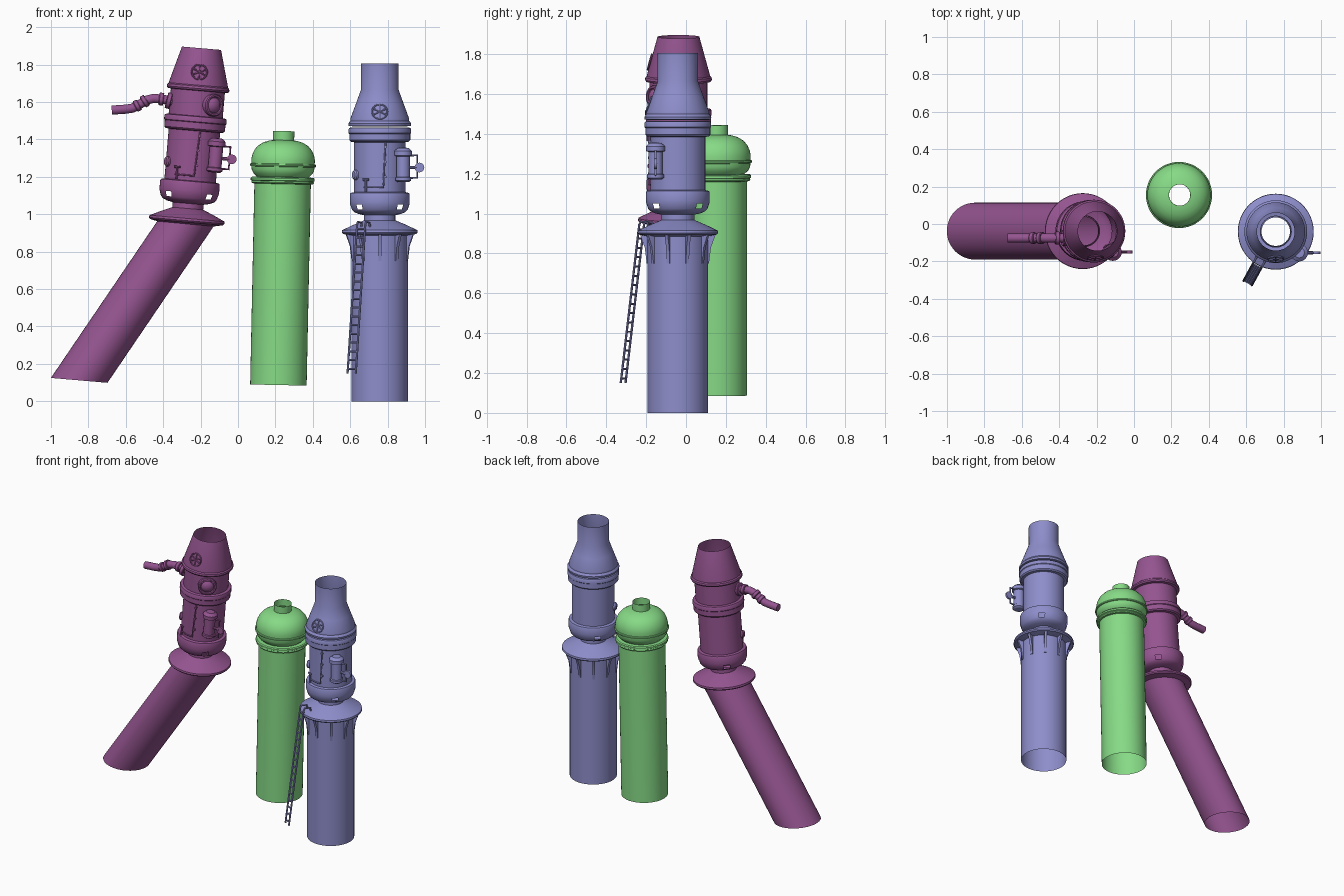
import bpy, bmesh, math
from mathutils import Matrix, Vector

if "Cube" in bpy.data.objects:
    bpy.data.objects.remove(bpy.data.objects["Cube"])

def material(name, rgb):
    m = bpy.data.materials.new(name)
    m.diffuse_color = (*rgb, 1)
    m.use_nodes = True
    m.node_tree.nodes["Principled BSDF"].inputs["Base Color"].default_value = m.diffuse_color
    return m

purple = material("purple", (0.30, 0.09, 0.28))
green = material("green", (0.24, 0.70, 0.24))
blue = material("blue", (0.27, 0.27, 0.60))
T = Matrix.Translation

def finish(ob, mat, M):
    ob.data.materials.clear()
    ob.data.materials.append(mat)
    ob.matrix_world = M
    bpy.ops.object.select_all(action='DESELECT')
    ob.select_set(True)
    bpy.context.view_layer.objects.active = ob
    bpy.ops.object.shade_smooth_by_angle(angle=math.radians(32))
    return ob

def from_bmesh(name, bm, mat, M):
    me = bpy.data.meshes.new(name)
    bm.to_mesh(me)
    bm.free()
    ob = bpy.data.objects.new(name, me)
    bpy.context.collection.objects.link(ob)
    return finish(ob, mat, M)

def lathe(name, pts, mat, M, n=48, ports=None):
    """Spin (radius, z[, x shift]) points; ports = profile segment with four openings."""
    bm = bmesh.new()
    rings = []
    for p in pts:
        dx = p[2] if len(p) > 2 else 0
        rings.append([bm.verts.new((dx + p[0] * math.cos(2 * math.pi * j / n),
                                    p[0] * math.sin(2 * math.pi * j / n), p[1])) for j in range(n)])
    for i in range(len(rings) - 1):
        for j in range(n):
            if i == ports and (j - n // 8 + 1) % (n // 4) < 2:
                continue
            k = (j + 1) % n
            bm.faces.new((rings[i][j], rings[i][k], rings[i + 1][k], rings[i + 1][j]))
    bmesh.ops.remove_doubles(bm, verts=bm.verts, dist=1e-5)
    return from_bmesh(name, bm, mat, M)

def pipe(name, paths, radius, mat, M, cyclic=False):
    cu = bpy.data.curves.new(name, 'CURVE')
    cu.dimensions = '3D'
    cu.bevel_depth = radius
    cu.bevel_resolution = 2 if radius < 0.015 else 5
    cu.use_fill_caps = True
    for path in paths:
        s = cu.splines.new('POLY')
        s.points.add(len(path) - 1)
        for q, p in zip(s.points, path):
            q.co = (*p, 1)
        s.use_cyclic_u = cyclic
    ob = bpy.data.objects.new(name, cu)
    bpy.context.collection.objects.link(ob)
    bpy.ops.object.select_all(action='DESELECT')
    ob.select_set(True)
    bpy.context.view_layer.objects.active = ob
    bpy.ops.object.convert(target='MESH')
    return finish(bpy.context.view_layer.objects.active, mat, M)

def facing(p, d):
    return T(p) @ Vector(d).to_track_quat('Z', 'Y').to_matrix().to_4x4()

def on_body(x, z, r):
    return (x, -math.sqrt(r * r - x * x), z)

def around(deg, r, z):
    """Point and outward direction, measured from the front towards +x."""
    a = math.radians(deg)
    d = (math.sin(a), -math.cos(a), 0)
    return facing((r * d[0], r * d[1], z), d)

def tower(tag, mat, M, shear, cap, vent):
    # shaft and flange
    lathe(tag + "_shaft", [(.152, .003 if shear else 0, shear), (.152, .895)], mat, M)
    lathe(tag + "_flange", [(.15, .885), (.196, .895), (.203, .903), (.201, .915), (.14, .944),
                            (.083, .968), (.076, .985)], mat, M)
    # neck and bowl with four ports
    lathe(tag + "_bowl", [(.083, .965), (.083, .995), (.115, 1.002), (.137, 1.012), (.149, 1.025),
                          (.158, 1.052), (.16, 1.065), (.16, 1.105), (.156, 1.114),
                          (.138, 1.118)], mat, M, ports=4)
    # body and collar
    lathe(tag + "_body", [(.138, 1.115), (.138, 1.40)], mat, M)
    lathe(tag + "_collar", [(.138, 1.385), (.155, 1.388), (.163, 1.396), (.163, 1.43), (.167, 1.434),
                            (.167, 1.455), (.163, 1.462), (.145, 1.465)], mat, M)
    lathe(tag + "_cap", cap, mat, M)
    # side tank with hand valve
    lathe(tag + "_side_tank", [(0, 1.172), (.03, 1.172), (.042, 1.18), (.042, 1.196), (.036, 1.2),
                               (.036, 1.31), (.047, 1.314), (.047, 1.338), (.04, 1.345), (.028, 1.355),
                               (0, 1.357)], mat, M @ T((.125, -.112, 0)), 24)
    pipe(tag + "_valve_frame", [[(.15, -.112, 1.315), (.2, -.112, 1.315), (.2, -.112, 1.195),
                                 (.15, -.112, 1.195)]], .006, mat, M)
    pipe(tag + "_valve_stem", [[(.15, -.112, 1.25), (.2, -.112, 1.25)]], .009, mat, M)
    lathe(tag + "_valve_disc", [(0, -.007), (.026, -.007), (.026, .007), (0, .007)], mat,
          M @ facing((.212, -.112, 1.25), (0, -1, 0)), 20)
    pipe(tag + "_tank_mounts", [[(.09, -.08, z), (.125, -.112, z)] for z in (1.215, 1.3)], .012, mat, M)
    # round knob on the left
    lathe(tag + "_knob", [(.027, -.01), (.027, .008), (.02, .016), (0, .018)], mat,
          M @ around(-66, .138, 1.21), 20)
    # thin surface pipework
    xs = [.02, -.01, -.04, -.07, -.085]
    pipe(tag + "_thin_pipe", [[on_body(.032, 1.40, .145), on_body(.02, 1.16, .145)] +
                              [on_body(x, 1.145, .145) for x in xs]], .0045, mat, M)
    pipe(tag + "_small_valve", [[on_body(-.075, 1.12, .147), on_body(-.075, 1.185, .147)],
                                [on_body(-.09, 1.185, .15), on_body(-.06, 1.185, .15)]], .006, mat, M)
    pipe(tag + "_pipe_clips", [[on_body(.03, z, .138), on_body(.03, z, .153)]
                               for z in (1.2, 1.28, 1.36)], .007, mat, M)
    # plain round vent on the cap
    z, r, slope = vent
    V = M @ facing((0, -r, z), (0, -math.cos(slope), math.sin(slope)))
    circ = [(.041 * math.cos(a * math.pi / 14), .041 * math.sin(a * math.pi / 14), .002) for a in range(28)]
    pipe(tag + "_vent_ring", [circ], .0045, mat, V, True)
    pipe(tag + "_vent_bars", [[circ[k], circ[k + 14]] for k in (2, 7, 12)], .0045, mat, V)

# blue tower: upright, tall funnel
MB = T((.758, -.041, 0))
tower("blue", blue, MB, 0,
      [(.14, 1.47), (.166, 1.472), (.168, 1.485), (.162, 1.495), (.157, 1.5), (.157, 1.512),
       (.128, 1.59), (.101, 1.665), (.101, 1.805)], (1.548, .144, .35))

# bracket fins below the blue flange
bm = bmesh.new()
for i in range(10):
    R = Matrix.Rotation(math.radians(18 + 36 * i), 3, 'Z')
    a, b = [[bm.verts.new(R @ Vector((r, y, z))) for r, z in
             ((.148, .75), (.156, .75), (.166, .83), (.189, .893), (.148, .893))] for y in (-.008, .008)]
    bm.faces.new(a)
    bm.faces.new(b[::-1])
    for k in range(5):
        bm.faces.new((a[k], b[k], b[k - 1], a[k - 1]))
bmesh.ops.recalc_face_normals(bm, faces=bm.faces)
from_bmesh("blue_flange_fins", bm, blue, MB)

# leaning ladder
out, side = Vector((-.48, -.877, 0)), Vector((.877, -.48, 0))
def lad(r, z, s):
    return out * r + side * s + Vector((0, 0, z))
pipe("ladder_rails", [[lad(.313, .15, s), lad(.207, .945, s), lad(.198, .96, s), lad(.16, .955, s),
                       lad(.155, .93, s)] for s in (-.025, .025)], .006, blue, MB)
pipe("ladder_rungs", [[lad(.313 - .106 * t, .15 + .795 * t, s) for s in (-.025, .025)]
                      for t in [(i + .5) / 17 for i in range(17)]], .005, blue, MB)

# purple tower: head tipped, shaft sheared
MP = T((-.274, -.038, .968)) @ Matrix.Rotation(math.radians(4.9), 4, 'Y') @ T((0, 0, -.905))
tower("purple", purple, MP, -.50,
      [(.145, 1.46), (.145, 1.60), (.163, 1.603), (.168, 1.612), (.166, 1.624), (.158, 1.63),
       (.158, 1.636), (.105, 1.828)], (1.70, .142, .27))

# purple porthole
lathe("porthole", [(.06, -.03), (.06, .014), (.055, .02), (.047, .02), (.043, .014), (.04, .014),
                   (.03, .024), (.015, .03), (0, .032)], purple, MP @ around(37, .143, 1.53), 32)

# bent exhaust arm with couplings
I = Matrix()
arm = [Vector((x, -.075, z)) for x, z in ((-.30, 1.60), (-.36, 1.605), (-.40, 1.615), (-.45, 1.62), (-.49, 1.61),
                                          (-.53, 1.585), (-.565, 1.567), (-.60, 1.562), (-.675, 1.557))]
pipe("exhaust_arm", [arm], .025, purple, I)
for k, (i, r) in enumerate(((1, .043), (2, .034), (4, .033), (5, .031))):
    d = (arm[i + 1] - arm[i]).normalized()
    lathe("arm_coupling_%d" % k, [(.02, -.013), (r - .003, -.013), (r, -.009), (r, .009), (r - .003, .013),
                                  (.02, .013)], purple, facing(arm[i] + d * .01, d), 24)

# green tank: slightly tilted
MG = T((.216, .155, .087)) @ Matrix.Rotation(math.radians(1.2), 4, 'Y')
lathe("green_shaft", [(.151, 0), (.151, 1.085)], green, MG)
lathe("green_flange", [(.15, 1.075), (.163, 1.077), (.168, 1.083), (.165, 1.09), (.171, 1.094),
                       (.171, 1.105), (.165, 1.111), (.125, 1.113)], green, MG)
lathe("green_lower_bowl", [(.125, 1.10), (.14, 1.114), (.157, 1.13), (.167, 1.15), (.169, 1.17)], green, MG)
lathe("green_seam", [(.166, 1.166), (.175, 1.169), (.177, 1.175), (.175, 1.181), (.166, 1.184)], green, MG)
lathe("green_dome", [(.169, 1.18), (.170, 1.205), (.165, 1.23), (.153, 1.257), (.133, 1.28),
                     (.105, 1.297), (.075, 1.306), (.057, 1.309), (.057, 1.358)], green, MG)
